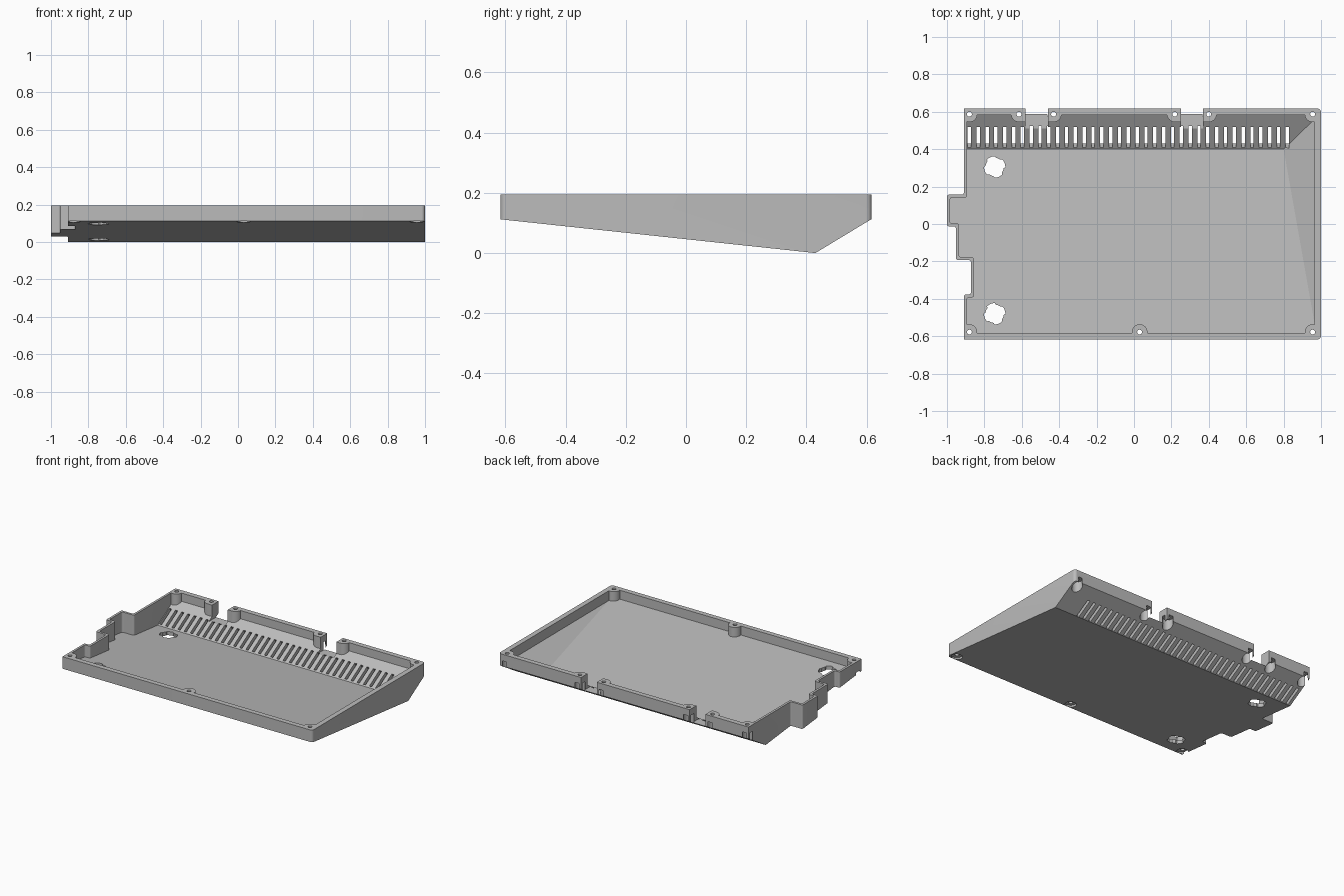
import bpy, bmesh, math
from mathutils import Vector, Matrix

if "Cube" in bpy.data.objects:
    bpy.data.objects.remove(bpy.data.objects["Cube"], do_unlink=True)

TOP = 0.195
SLOPE = 0.605          # rise of the rear underside
FALL = 0.107           # fall of the main floor towards the rear


def make_object(name, bm):
    bmesh.ops.recalc_face_normals(bm, faces=bm.faces[:])
    mesh = bpy.data.meshes.new(name)
    bm.to_mesh(mesh)
    bm.free()
    obj = bpy.data.objects.new(name, mesh)
    bpy.context.collection.objects.link(obj)
    return obj


def prism(bm, points, direction):
    face = bm.faces.new([bm.verts.new(p) for p in points])
    ret = bmesh.ops.extrude_face_region(bm, geom=[face])
    verts = [g for g in ret["geom"] if isinstance(g, bmesh.types.BMVert)]
    bmesh.ops.translate(bm, verts=verts, vec=direction)


def rounded(corners, steps=8):
    """Round right-angled corners given as (x, y, radius)."""
    out = []
    for i, (x, y, r) in enumerate(corners):
        p = Vector((x, y))
        if r == 0:
            out.append(p)
            continue
        u = (Vector(corners[i - 1][:2]) - p).normalized() * r
        v = (Vector(corners[(i + 1) % len(corners)][:2]) - p).normalized() * r
        for k in range(steps + 1):
            t = k / steps * math.pi / 2
            out.append(p + u * (1 - math.sin(t)) + v * (1 - math.cos(t)))
    return out


def outline_prism(name, corners):
    bm = bmesh.new()
    prism(bm, [(p.x, p.y, -0.1) for p in rounded(corners)], (0, 0, 0.5))
    return make_object(name, bm)


def profile_prism(name, points):
    bm = bmesh.new()
    prism(bm, [(-1.2, y, z) for y, z in points], (2.4, 0, 0))
    return make_object(name, bm)


def cylinders(name, centres, radius, z0, z1):
    bm = bmesh.new()
    for x, y in centres:
        bmesh.ops.create_cone(bm, cap_ends=True, segments=32, radius1=radius, radius2=radius,
                              depth=z1 - z0, matrix=Matrix.Translation((x, y, (z0 + z1) / 2)))
    return make_object(name, bm)


def boxes(name, items):
    """Each item is (centre, size, tilt about x)."""
    bm = bmesh.new()
    for centre, size, tilt in items:
        m = Matrix.Translation(centre) @ Matrix.Rotation(tilt, 4, "X") @ Matrix.Diagonal((*size, 1))
        bmesh.ops.create_cube(bm, size=1, matrix=m)
    return make_object(name, bm)


def boolean(obj, cutter, operation="DIFFERENCE"):
    mod = obj.modifiers.new("bool", "BOOLEAN")
    mod.operation, mod.solver, mod.object = operation, "EXACT", cutter
    bpy.context.view_layer.update()
    mesh = bpy.data.meshes.new_from_object(obj.evaluated_get(bpy.context.evaluated_depsgraph_get()))
    obj.modifiers.clear()
    obj.data = mesh
    bpy.data.objects.remove(cutter, do_unlink=True)


def stepped_outline(wall, side, radius, corner):
    """Plan of the case, inset by a thin stepped wall and a thicker straight wall."""
    s, r = wall, radius
    return [(-0.91 + s, 0.617 - side, r), (-0.91 + s, 0.157 - s, 0.012),
            (-1 + s, 0.157 - s, 0.012), (-1 + s, -0.013 + s, 0.012),
            (-0.952 + s, -0.013 + s, 0.012), (-0.952 + s, -0.193 + s, 0.012),
            (-0.872 + s, -0.193 + s, 0.012), (-0.872 + s, -0.377 - s, 0.012),
            (-0.91 + s, -0.377 - s, 0.012), (-0.91 + s, -0.617 + side, r),
            (1 - side, -0.617 + side, corner), (1 - side, 0.617 - side, corner)]


# Outer shell: plan outline trimmed by the wedge-shaped side profile
case = outline_prism("case_bottom", stepped_outline(0, 0, 0, 0.02))
boolean(case, profile_prism("wedge", [
    (-0.8, 1.23 * FALL), (0.43, 0), (0.8, 0.37 * SLOPE), (0.8, TOP), (-0.8, TOP)]), "INTERSECT")

# Cavity with sloping floor
cavity = outline_prism("cavity", stepped_outline(0.016, 0.035, 0.015, 0.015))
boolean(cavity, profile_prism("floor", [
    (-0.8, 0.028 + 1.2 * FALL), (0.4, 0.028), (0.8, 0.028 + 0.4 * SLOPE),
    (0.8, 0.3), (-0.8, 0.3)]), "INTERSECT")

# Slanted triangular facet along the inner left wall
a = Vector((0.80, 0.40, 0.028))
b = Vector((0.965, -0.53, 0.028 + 0.93 * FALL))
c = Vector((0.965, 0.56, 0.028 + 0.16 * SLOPE))
normal = (b - a).cross(c - a).normalized()
bm = bmesh.new()
bm.from_mesh(cavity.data)
cut = bmesh.ops.bisect_plane(bm, geom=bm.verts[:] + bm.edges[:] + bm.faces[:], plane_co=a,
                             plane_no=normal if normal.z > 0 else -normal, clear_inner=True)
bmesh.ops.holes_fill(bm, edges=[e for e in bm.edges if e.is_boundary], sides=0)
bmesh.ops.recalc_face_normals(bm, faces=bm.faces[:])
bm.to_mesh(cavity.data)
bm.free()

# Screw bosses, squared off beside the cable notches
rear = [(x, 0.587) for x in (-0.88, -0.615, -0.43, 0.218, 0.40, 0.955)]
front = [(x, -0.578) for x in (-0.88, 0.03, 0.955)]
notches = [-0.52, 0.31]
boolean(cavity, cylinders("bosses", rear + front, 0.042, -0.2, 0.5))
boolean(cavity, boxes("boss_blocks", [
    ((x + s * 0.077, 0.62, 0.2), (0.034, 0.15, 0.8), 0) for x in notches for s in (-1, 1)]))
boolean(case, cavity)

# Cable notches in the rear wall
boolean(case, boxes("cable_notches", [((x, 0.6, 0.295), (0.12, 0.2, 0.4), 0) for x in notches]))

# Screw holes and counterbores
boolean(case, cylinders("screw_holes", rear + front, 0.013, -0.1, 0.4))
boolean(case, cylinders("rear_counterbores", rear, 0.034, -0.1, 0.15))
boolean(case, cylinders("front_counterbores", front, 0.036, -0.1, 0.122))

# Row of vent slots square to the rear slope
tilt = math.atan(SLOPE)
count = 37
boolean(case, boxes("vent_slots", [
    ((-0.88 + 1.70 * i / (count - 1), 0.465, 0.028 + 0.065 * SLOPE), (0.018, 0.128, 0.16), tilt)
    for i in range(count)]))

# Lobed openings in the floor
bm = bmesh.new()
for y in (0.305, -0.48):
    ring = []
    for k in range(48):
        r = 0.057 if k % 12 < 7 else 0.049
        t = 2 * math.pi * k / 48
        ring.append((-0.745 + r * math.cos(t), y + r * math.sin(t), -0.1))
    prism(bm, ring, (0, 0, 0.4))
boolean(case, make_object("floor_openings", bm))

# Plain grey plastic
grey = bpy.data.materials.new("grey_plastic")
grey.use_nodes = True
colour = (0.5, 0.5, 0.5, 1)
grey.diffuse_color = colour
grey.node_tree.nodes["Principled BSDF"].inputs["Base Color"].default_value = colour
case.data.materials.clear()
case.data.materials.append(grey)
for poly in case.data.polygons:
    poly.material_index = 0

bpy.ops.object.select_all(action="DESELECT")
case.select_set(True)
bpy.context.view_layer.objects.active = case
bpy.ops.object.shade_smooth_by_angle(angle=math.radians(14))
